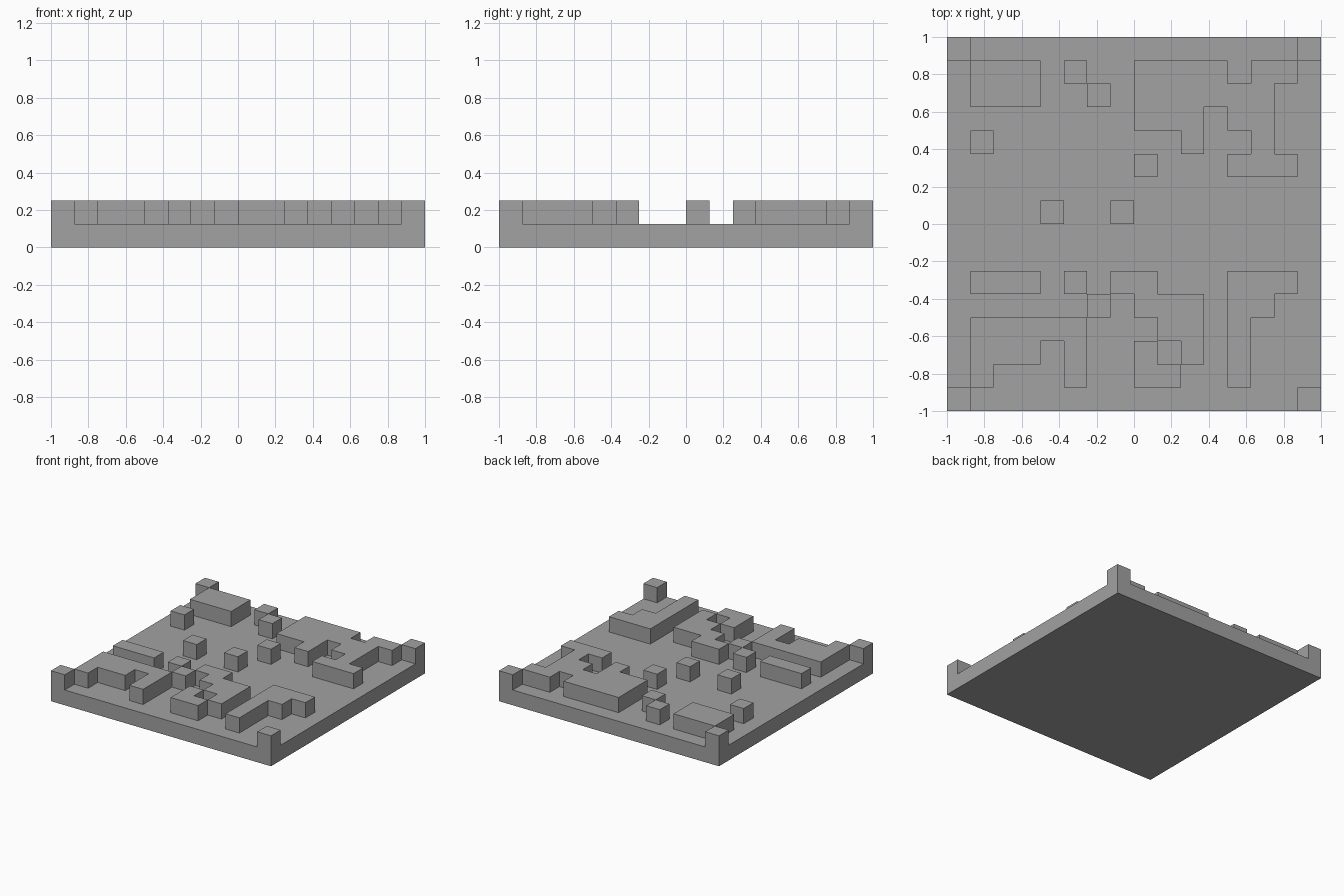
import bpy
import bmesh
from mathutils import Vector

if "Cube" in bpy.data.objects:
    bpy.data.objects.remove(bpy.data.objects["Cube"], do_unlink=True)

# Floor plan of the board, back row first: '#' is a raised block
PLAN = [
    "#..............#",
    ".###.#..####.##.",
    ".###..#.######..",
    "........###.##..",
    ".#........#..#..",
    "........#...###.",
    "................",
    "....#..#........",
    "................",
    "................",
    ".###.#.##...###.",
    "......#.###.##..",
    ".#####...##.#...",
    ".###.#..#.#.#...",
    ".#...#..##..#...",
    "#..............#",
]
COUNT = len(PLAN)
CELL = 2 / COUNT

# Single grey material
grey = bpy.data.materials.new("stone_grey")
grey.use_nodes = True
colour = (0.36, 0.36, 0.36, 1)
grey.diffuse_color = colour
grey.node_tree.nodes["Principled BSDF"].inputs["Base Color"].default_value = colour


def is_raised(face):
    c = face.calc_center_median()
    col = int((c.x + 1) / CELL)
    row = int((1 - c.y) / CELL)
    return PLAN[row][col] == "#"


def extrude_up(bm, faces, height):
    """Extrude faces upward, return the new top faces."""
    out = bmesh.ops.extrude_face_region(bm, geom=faces)["geom"]
    verts = [g for g in out if isinstance(g, bmesh.types.BMVert)]
    bmesh.ops.translate(bm, verts=verts, vec=Vector((0, 0, height)))
    return [g for g in out if isinstance(g, bmesh.types.BMFace)]


bm = bmesh.new()

# Floor slab: one plan cell thick, closed underneath
bmesh.ops.create_grid(bm, x_segments=COUNT, y_segments=COUNT, size=1)
bottom = bm.faces[:]
top = [f for f in bottom]
dup = bmesh.ops.duplicate(bm, geom=bm.verts[:] + bm.edges[:] + bm.faces[:])["geom"]
top = [g for g in dup if isinstance(g, bmesh.types.BMFace)]
top_verts = [g for g in dup if isinstance(g, bmesh.types.BMVert)]
bmesh.ops.translate(bm, verts=top_verts, vec=Vector((0, 0, CELL)))
bmesh.ops.reverse_faces(bm, faces=bottom)
rims = [e for e in bm.edges if e.is_boundary]
bmesh.ops.bridge_loops(bm, edges=rims)

# Walls and corner posts rise out of the slab
raised = [f for f in top if is_raised(f)]
extrude_up(bm, raised, CELL)

bmesh.ops.recalc_face_normals(bm, faces=bm.faces[:])

mesh = bpy.data.meshes.new("walled_board")
bm.to_mesh(mesh)
bm.free()
mesh.materials.append(grey)
board = bpy.data.objects.new("walled_board", mesh)
bpy.context.collection.objects.link(board)
